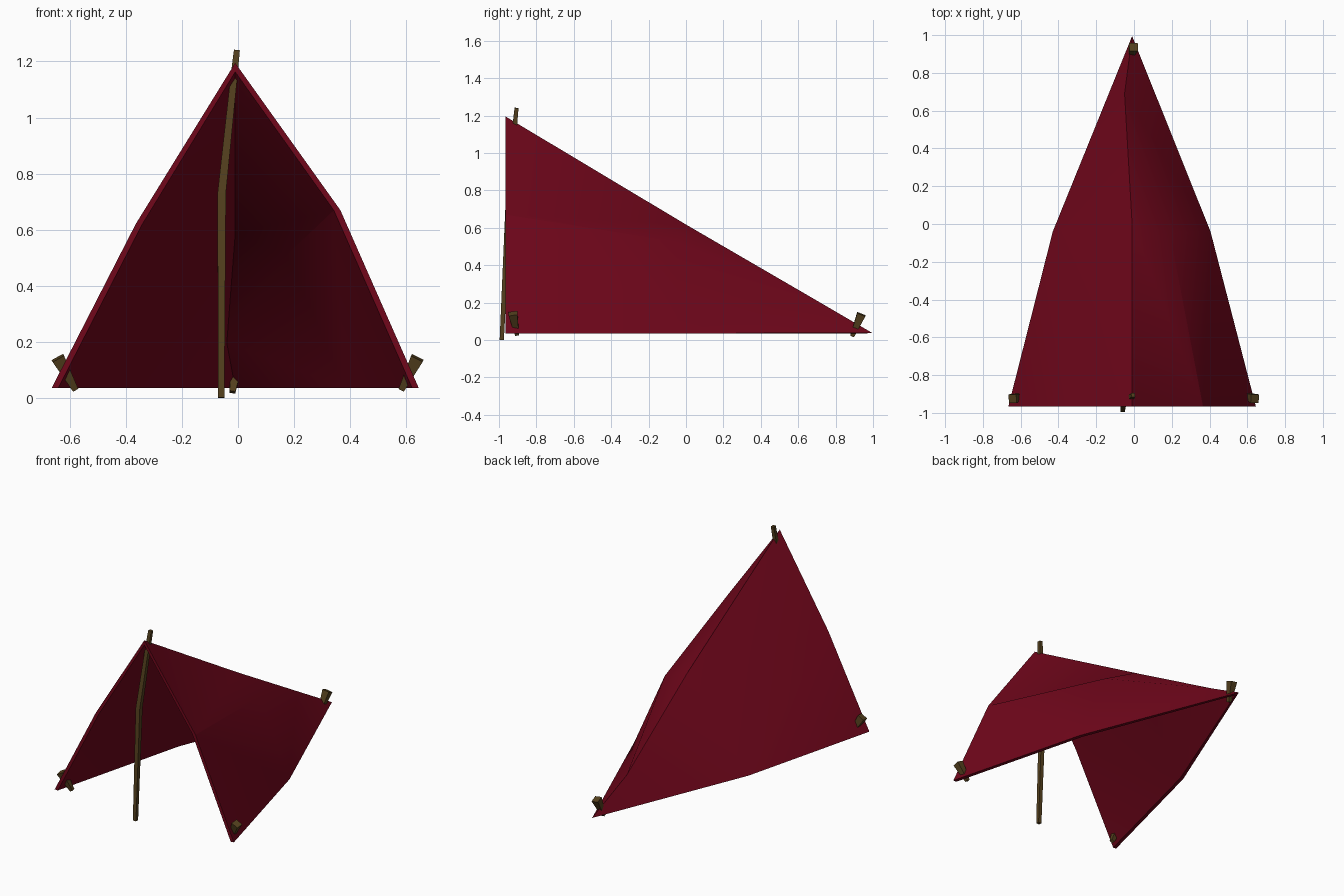
import bpy, bmesh, math
from mathutils import Vector

if "Cube" in bpy.data.objects:
    bpy.data.objects.remove(bpy.data.objects["Cube"])


def material(name, rgb):
    m = bpy.data.materials.new(name)
    m.diffuse_color = (*rgb, 1)
    m.use_nodes = True
    m.node_tree.nodes["Principled BSDF"].inputs["Base Color"].default_value = m.diffuse_color
    return m


CLOTH = material("red_cloth", (0.165, 0.002, 0.011))
WOOD = material("wood", (0.09, 0.052, 0.013))


def make_object(name, verts, faces, mat, angle):
    mesh = bpy.data.meshes.new(name)
    mesh.from_pydata(verts, [], faces)
    bm = bmesh.new()
    bm.from_mesh(mesh)
    bmesh.ops.recalc_face_normals(bm, faces=bm.faces)
    bm.to_mesh(mesh)
    bm.free()
    mesh.materials.append(mat)
    ob = bpy.data.objects.new(name, mesh)
    bpy.context.collection.objects.link(ob)
    if angle:
        bpy.ops.object.select_all(action='DESELECT')
        ob.select_set(True)
        bpy.context.view_layer.objects.active = ob
        bpy.ops.object.shade_smooth_by_angle(angle=math.radians(angle))
    return ob


def stick(name, path, radii, sides=4):
    """Faceted rod along a path with a radius at each point."""
    pts = [Vector(p) for p in path]
    verts, faces = [], []
    for i, p in enumerate(pts):
        d = (pts[min(i + 1, len(pts) - 1)] - pts[max(i - 1, 0)]).normalized()
        u = Vector((0, 1, 0)).cross(d).normalized()
        w = d.cross(u)
        for k in range(sides):
            a = 2 * math.pi * (k + 0.5) / sides
            verts.append(p + radii[i] * (math.cos(a) * u + math.sin(a) * w))
    for i in range(len(pts) - 1):
        for k in range(sides):
            j = (k + 1) % sides
            faces.append((i * sides + k, i * sides + j,
                          (i + 1) * sides + j, (i + 1) * sides + k))
    faces.append(tuple(range(sides)))
    faces.append(tuple(range((len(pts) - 1) * sides, len(pts) * sides)))
    return make_object(name, verts, faces, WOOD, 0)


# tarp: a square sheet hung from one corner; first 8 points run round its rim
outer = [
    (-0.01, -0.965, 1.195),                                              # apex
    (-0.365, -0.965, 0.62), (-0.665, -0.965, 0.035), (-0.43, -0.04, 0.035),  # left
    (-0.01, 0.995, 0.038),                                               # back tip
    (0.405, -0.04, 0.035), (0.645, -0.965, 0.035), (0.365, -0.965, 0.67),  # right
    (-0.01, 0.0, 0.617), (-0.05, 0.69, 0.216),                           # ridge
    (0.19, -0.05, 0.525),                                                # right bulge
]
top = [(0, 1, 8), (1, 3, 8), (1, 2, 3), (8, 3, 9), (3, 4, 9),
       (0, 8, 7), (8, 10, 7), (7, 10, 5), (7, 5, 6),
       (8, 9, 10), (9, 5, 10), (9, 4, 5)]
inner = []
for i, (x, y, z) in enumerate(outer):
    if i in (0, 8):
        inner.append((x, y, z - 0.032))
    elif i == 4:
        inner.append((x, y - 0.035, z - 0.003))
    elif i == 9:
        inner.append((x + 0.01, y, z - 0.02))
    elif i == 10:
        inner.append((x - 0.015, y - 0.008, z - 0.014))
    else:
        inner.append((x - math.copysign(0.023, x), y, z - 0.001))
n = len(outer)
faces = top + [tuple(v + n for v in reversed(f)) for f in top]
faces += [(i, (i + 1) % 8, (i + 1) % 8 + n, i + n) for i in range(8)]
make_object("tarp", outer + inner, faces, CLOTH, 35)

# bent front pole, poking out through the top of the tarp
stick("front_pole",
      [(-0.06, -0.985, 0), (-0.058, -0.95, 0.73),
       (-0.014, -0.915, 1.15), (-0.004, -0.906, 1.24)],
      [0.016, 0.021, 0.017, 0.015])

# tapered pegs at the three ground corners
for name, head, tip in (
        ("left_peg", (-0.643, -0.925, 0.142), (-0.58, -0.903, 0.028)),
        ("right_peg", (0.64, -0.925, 0.142), (0.583, -0.903, 0.028)),
        ("back_peg", (-0.002, 0.937, 0.138), (-0.02, 0.888, 0.02))):
    stick(name, [head, tip], [0.033, 0.015])
